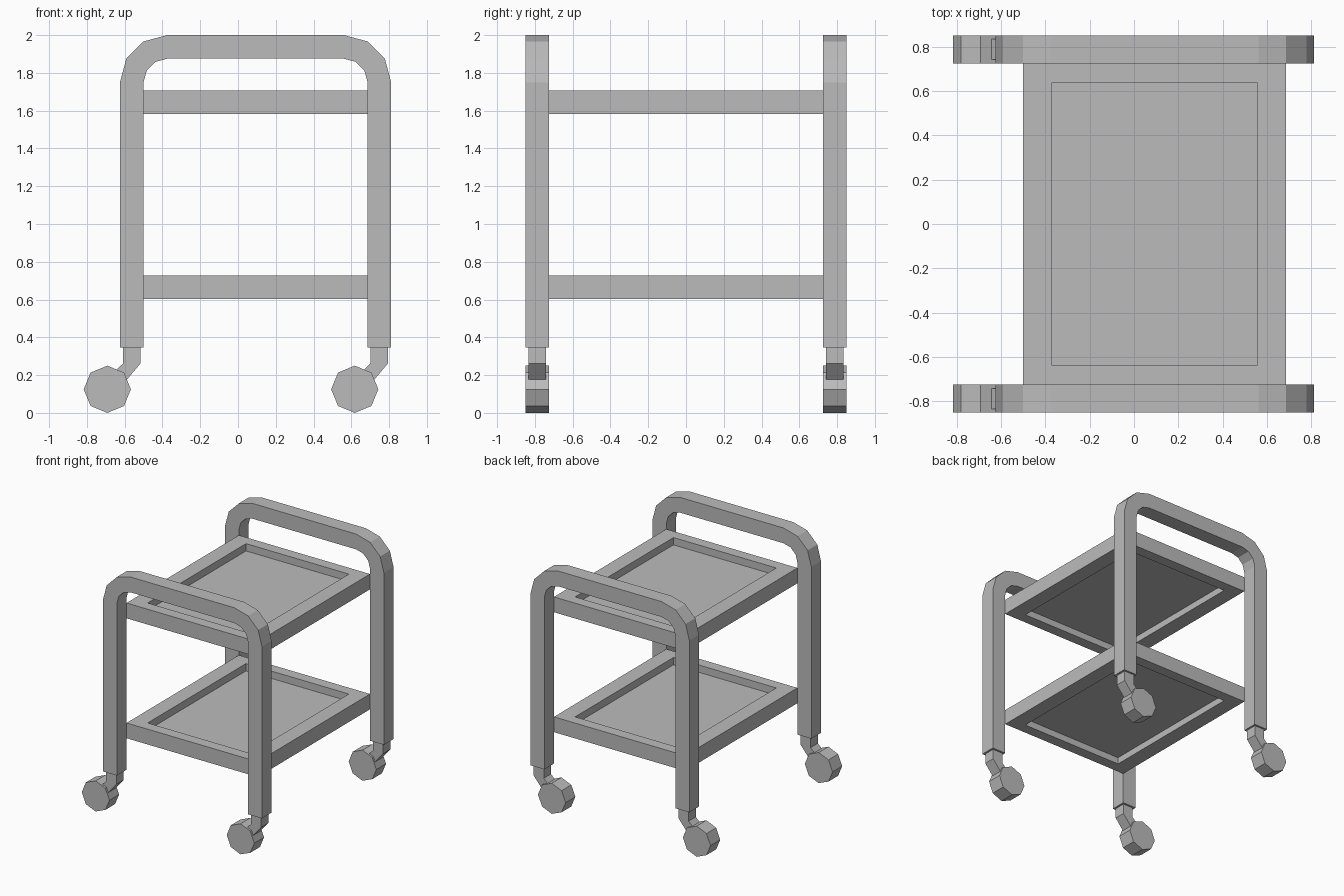
import bpy, bmesh
from math import sin, cos, radians

default = bpy.data.objects.get("Cube")
if default:
    bpy.data.objects.remove(default)

grey = bpy.data.materials.new("plain_grey")
grey.use_nodes = True
GREY = (0.5, 0.5, 0.5, 1)
grey.diffuse_color = GREY
grey.node_tree.nodes["Principled BSDF"].inputs["Base Color"].default_value = GREY

MID = 0.093          # middle between the legs
TUBE = 0.125         # tube and wheel thickness
SIDE_Y = 0.7875      # middle of each end frame


def finish(name, bm):
    bmesh.ops.recalc_face_normals(bm, faces=bm.faces)
    mesh = bpy.data.meshes.new(name)
    bm.to_mesh(mesh)
    bm.free()
    mesh.materials.append(grey)
    obj = bpy.data.objects.new(name, mesh)
    bpy.context.collection.objects.link(obj)
    return obj


def extrude(bm, vec):
    """Thicken the flat faces of bm along vec."""
    new = bmesh.ops.extrude_face_region(bm, geom=bm.faces[:])["geom"]
    verts = [g for g in new if isinstance(g, bmesh.types.BMVert)]
    bmesh.ops.translate(bm, verts=verts, vec=vec)


def plate(name, outline, y, width):
    """Side profile in x and z, given a width along y."""
    bm = bmesh.new()
    bm.faces.new([bm.verts.new((x, y - width / 2, z)) for x, z in outline])
    extrude(bm, (0, width, 0))
    return finish(name, bm)


def arch_line(radius):
    """Leg, rounded corner, handle, rounded corner, leg."""
    corner = [(0.468 + radius * cos(radians(a)), 1.75 + radius * sin(radians(a)))
              for a in (0, 30, 60, 90)]
    right = [(corner[0][0], 0.345)] + corner
    left = [(-x, z) for x, z in reversed(right)]
    return [(x + MID, z) for x, z in right + left]


def end_frame(name, y):
    bm = bmesh.new()
    outer, inner = [[bm.verts.new((x, y - TUBE / 2, z)) for x, z in arch_line(r)]
                    for r in (2 * TUBE, TUBE)]
    for i in range(len(outer) - 1):
        bm.faces.new((outer[i], outer[i + 1], inner[i + 1], inner[i]))
    extrude(bm, (0, TUBE, 0))
    finish(name, bm)


def rectangle(bm, half_x, half_y, z):
    return [bm.verts.new((MID + sx * half_x, sy * half_y, z))
            for sx, sy in ((-1, -1), (1, -1), (1, 1), (-1, 1))]


def shelf(name, bottom):
    # Border
    bm = bmesh.new()
    rim = rectangle(bm, 0.593, 0.725, bottom)
    hole = rectangle(bm, 0.465, 0.635, bottom)
    for i in range(4):
        j = (i + 1) % 4
        bm.faces.new((rim[i], rim[j], hole[j], hole[i]))
    extrude(bm, (0, 0, TUBE))
    finish(name + "_border", bm)
    # Sunken panel
    bm = bmesh.new()
    bm.faces.new(rectangle(bm, 0.465, 0.635, bottom + 0.055))
    extrude(bm, (0, 0, 0.01))
    finish(name + "_panel", bm)


shelf("upper_shelf", 1.582)
shelf("lower_shelf", 0.602)

# Caster profiles, measured from the leg's centre line
stem = [(-0.046, 0.345), (0.046, 0.345), (0.046, 0.262),
        (-0.04, 0.16), (-0.1, 0.21), (-0.046, 0.262)]
wheel = [(-0.13 + 0.125 * cos(radians(a)), 0.125 + 0.125 * sin(radians(a)))
         for a in range(0, 360, 45)]

for end, y in (("front", -SIDE_Y), ("back", SIDE_Y)):
    end_frame(end + "_frame", y)
    for side, leg_x in (("right", MID - 0.655), ("left", MID + 0.655)):
        tag = end + "_" + side
        plate(tag + "_caster_stem", [(x + leg_x, z) for x, z in stem], y, 0.093)
        plate(tag + "_wheel", [(x + leg_x, z) for x, z in wheel], y, TUBE)
